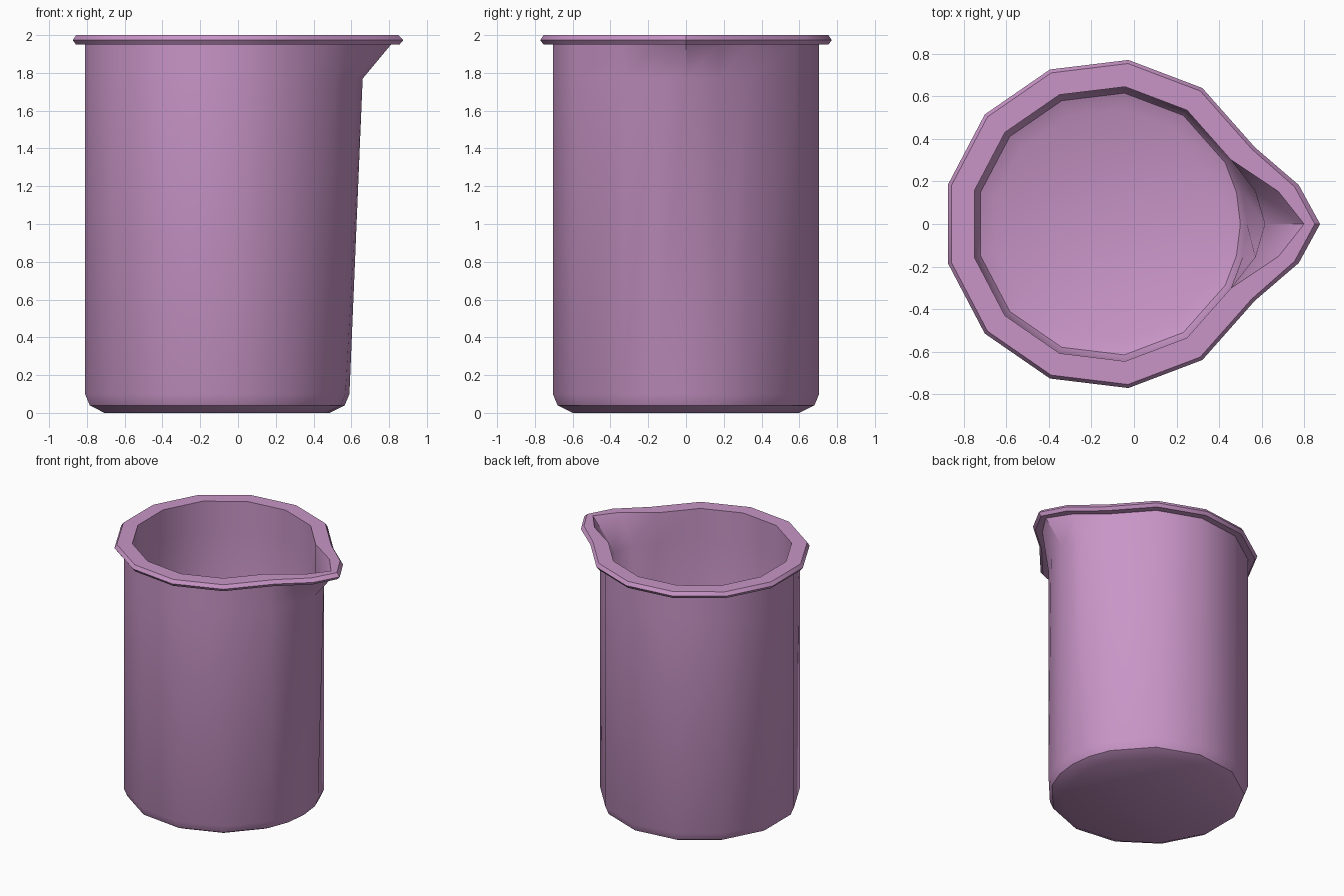
import bpy, bmesh, math

if "Cube" in bpy.data.objects:
    bpy.data.objects.remove(bpy.data.objects["Cube"])

CX = -0.12          # axis of the round body
SIDES = 13
STEP = 2 * math.pi / SIDES


def ring(bm, z, r, tip=None, mid=None):
    """13-sided ring with an extra vertex each side of the spout tip."""
    tip = tip if tip is not None else CX + r
    mid = mid or (CX + r * math.cos(STEP / 2), r * math.sin(STEP / 2))
    pts = [(tip, 0), mid]
    pts += [(CX + r * math.cos(k * STEP), r * math.sin(k * STEP)) for k in range(1, SIDES)]
    pts.append((mid[0], -mid[1]))
    return [bm.verts.new((x, y, z)) for x, y in pts]


# Profile from the outside base, over the rim, to the inside floor:
# z, radius, spout tip x, spout side point
profile = [
    (0.0, 0.605),
    (0.04, 0.685),
    (0.10, 0.71),
    (1.77, 0.71, 0.66, (0.62, 0.17)),
    (1.95, 0.71, 0.81, (0.70, 0.17)),
    (1.95, 0.76, 0.855, (0.76, 0.175)),
    (1.973, 0.777, 0.875, (0.775, 0.183)),
    (2.0, 0.76, 0.85, (0.755, 0.175)),
    (2.0, 0.65, 0.80, (0.68, 0.152)),
    (1.77, 0.65, 0.615, (0.57, 0.155)),
    (0.14, 0.65),
    (0.09, 0.62),
    (0.06, 0.545),
]

bm = bmesh.new()
rings = [ring(bm, *p) for p in profile]
n = len(rings[0])
for a, b in zip(rings, rings[1:]):
    for i in range(n):
        j = (i + 1) % n
        bm.faces.new((a[i], a[j], b[j], b[i]))
bm.faces.new(rings[0][::-1])    # underside
bm.faces.new(rings[-1])         # inside floor
bmesh.ops.recalc_face_normals(bm, faces=bm.faces)

mesh = bpy.data.meshes.new("beaker")
bm.to_mesh(mesh)
bm.free()
beaker = bpy.data.objects.new("beaker", mesh)
bpy.context.collection.objects.link(beaker)

# Colour
mat = bpy.data.materials.new("mauve")
mat.diffuse_color = (0.58, 0.30, 0.57, 1)
mat.use_nodes = True
mat.node_tree.nodes["Principled BSDF"].inputs["Base Color"].default_value = mat.diffuse_color
mesh.materials.append(mat)

# Smooth walls, crisp rim
bpy.context.view_layer.objects.active = beaker
beaker.select_set(True)
bpy.ops.object.shade_smooth_by_angle(angle=math.radians(32))
